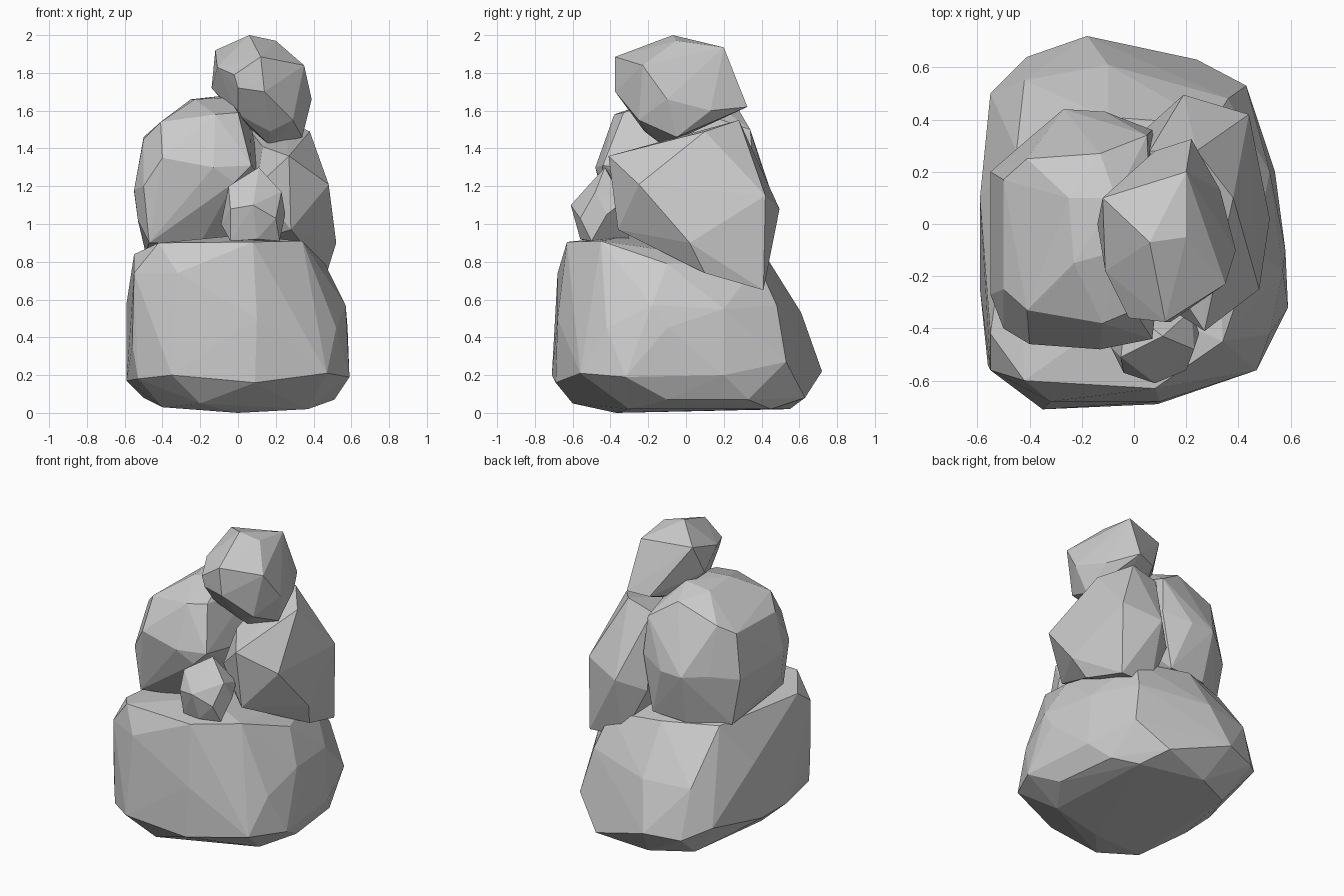
import bpy, bmesh


def rock(name, points):
    """Faceted boulder: convex hull around a few corner points."""
    bm = bmesh.new()
    for p in points:
        bm.verts.new(p)
    bmesh.ops.convex_hull(bm, input=bm.verts[:])
    loose = [v for v in bm.verts if not v.link_faces]
    bmesh.ops.delete(bm, geom=loose, context='VERTS')
    bmesh.ops.recalc_face_normals(bm, faces=bm.faces[:])
    mesh = bpy.data.meshes.new(name)
    bm.to_mesh(mesh)
    bm.free()
    ob = bpy.data.objects.new(name, mesh)
    bpy.context.collection.objects.link(ob)
    return ob


# Wide base boulder
rock("base_boulder", [
    # underside
    (-.4, -.43, .03), (-.2, -.6, .05), (0, -.37, 0), (.37, -.3, .02), (.33, .45, .02),
    (-.1, .55, .02), (-.36, .42, .03), (-.5, -.1, .08), (.51, -.1, .07), (.46, .33, .07),
    # widest ring
    (-.53, -.57, .18), (-.35, -.71, .20), (.09, -.69, .16), (.47, -.56, .21),
    (.59, -.32, .19), (.58, -.1, .45), (.54, .2, .2), (.43, .53, .27),
    (.24, .63, .08), (-.18, .72, .22), (-.41, .64, .2), (-.55, .5, .27),
    (-.59, .02, .17), (-.59, -.25, .17),
    # shoulders
    (-.56, -.54, .36), (-.55, -.56, .74), (-.32, -.68, .74), (.1, -.68, .5),
    (.52, -.42, .45), (.57, -.18, .57), (.52, .2, .55), (.36, .48, .57),
    (-.1, .61, .53), (-.42, .55, .52), (-.59, .1, .58),
    # top
    (-.55, -.42, .84), (-.42, -.6, .90), (.08, -.63, .905), (.34, -.45, .91),
    (.46, -.1, .79), (.3, .38, .79), (-.1, .41, .85), (-.45, .28, .86),
    (0, -.3, .94),
])

# Large left boulder
rock("left_boulder", [
    (-.49, .2, .85), (-.47, -.38, .90), (-.2, -.3, .9), (0, .36, .87), (-.25, .36, .86),
    (-.53, -.27, 1.02), (-.55, .2, 1.17), (-.55, -.27, 1.18), (-.50, -.40, 1.2),
    (-.4, -.46, 1.35), (-.13, -.48, 1.3), (-.02, -.45, 1.22), (.07, -.44, 1.31),
    (.12, 0, 1.25), (.07, .36, 1.25), (-.11, .43, 1.2), (-.27, .44, 1.2), (-.4, .33, 1.2),
    (-.5, .17, 1.46), (-.5, -.25, 1.45), (-.41, -.33, 1.54), (-.12, -.38, 1.58),
    (0, -.33, 1.59), (-.41, .25, 1.52), (-.13, .27, 1.62), (-.25, .1, 1.66), (-.23, -.15, 1.66),
    (-.07, .1, 1.68), (-.05, -.1, 1.67), (.05, .34, 1.5), (.06, .1, 1.58),
])

# Angular right boulder
rock("right_boulder", [
    (.38, .1, 1.49), (.24, .28, 1.55), (.44, .42, 1.15), (.48, -.25, 1.21),
    (.52, .02, .90), (.47, .1, .74), (.44, .41, .65), (.2, .4, .66), (.19, .495, 1.08),
    (.27, -.41, 1.36), (.13, -.2, 1.41), (.06, .28, 1.5), (.28, -.36, .97),
    (.05, -.1, .9), (.04, .36, 1.0), (.1, -.3, 1.2),
])

# Small front stone
rock("small_front_stone", [
    (.08, -.61, 1.1), (-.05, -.51, 1.2), (.11, -.43, 1.30), (.23, -.48, 1.17),
    (.25, -.42, 1.05), (.22, -.5, .91), (.20, -.56, 1.03), (-.04, -.53, .91),
    (-.09, -.47, 1.0), (-.04, -.57, 1.08), (.1, -.56, .92), (.22, -.33, 1.12),
    (-.03, -.32, 1.15), (.1, -.3, .92),
])

# Capping stone
rock("top_stone", [
    (.06, -.07, 2.0), (.2, .2, 1.935), (.20, -.05, 1.97), (.12, -.375, 1.885),
    (.35, -.23, 1.84), (.39, -.10, 1.66), (.22, .325, 1.62), (.33, .13, 1.6),
    (.34, -.05, 1.46), (.17, -.12, 1.415), (.0, -.36, 1.72), (-.02, -.36, 1.79),
    (-.12, .1, 1.92), (-.14, 0, 1.72), (-.11, -.18, 1.83), (0, .1, 1.56),
    (.08, .28, 1.60), (.14, -.375, 1.70), (-.1, -.05, 1.68), (.29, -.25, 1.55),
    (.0, -.25, 1.58), (.17, -.22, 1.49),
])
